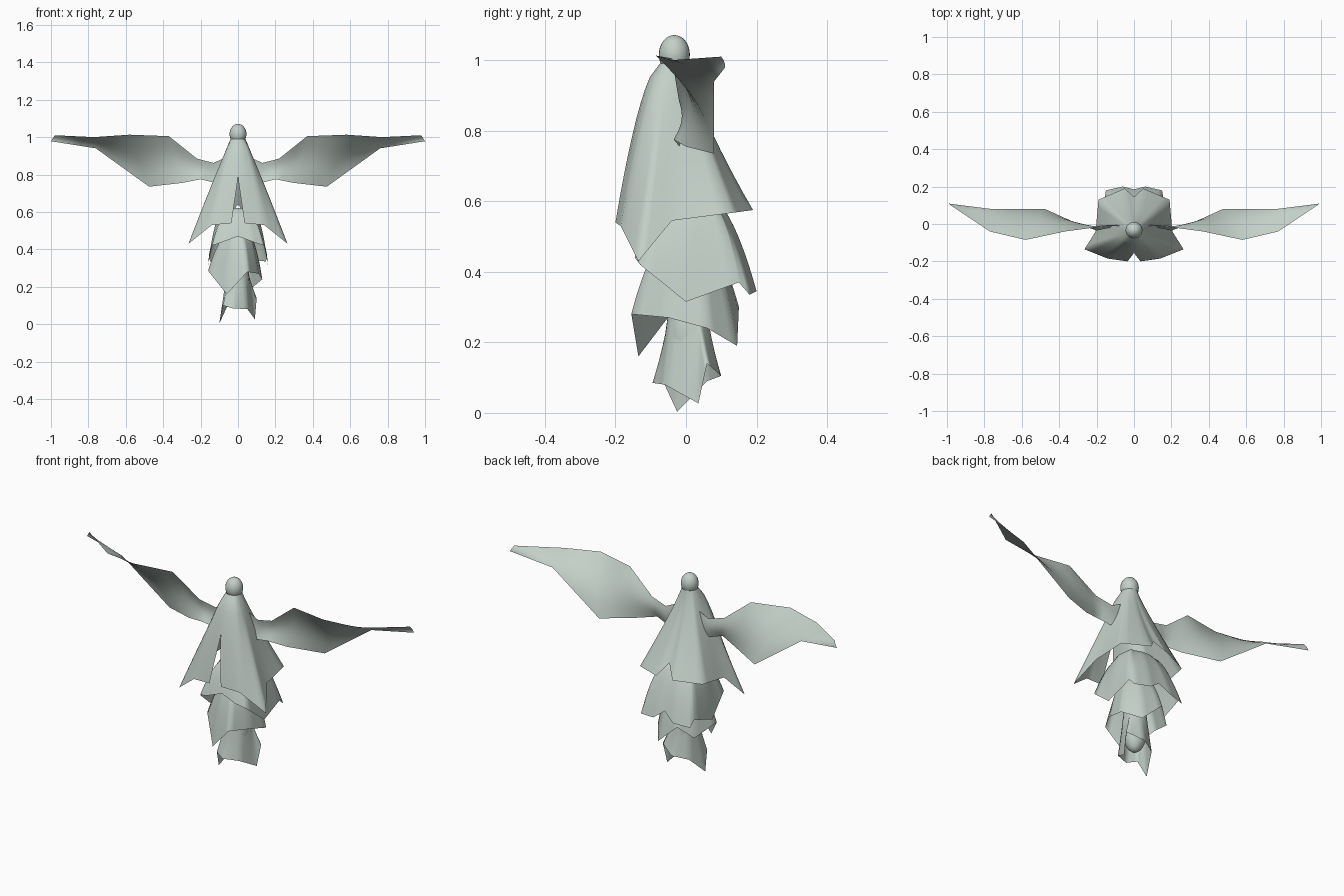
import bpy, bmesh, math
from mathutils import Vector

old = bpy.data.objects.get("Cube")
if old:
    bpy.data.objects.remove(old, do_unlink=True)

COLOUR = (0.55, 0.63, 0.58, 1)
mat = bpy.data.materials.new("pale_sage")
mat.use_nodes = True
mat.diffuse_color = COLOUR
bsdf = mat.node_tree.nodes["Principled BSDF"]
bsdf.inputs["Base Color"].default_value = COLOUR
bsdf.inputs["Roughness"].default_value = 0.8


def finish(name, bm, mirror=False):
    """Turn a bmesh into a smooth shaded object, optionally mirrored in x."""
    bmesh.ops.remove_doubles(bm, verts=bm.verts, dist=0.0005)
    bmesh.ops.recalc_face_normals(bm, faces=bm.faces)
    mesh = bpy.data.meshes.new(name)
    bm.to_mesh(mesh)
    bm.free()
    mesh.materials.append(mat)
    for poly in mesh.polygons:
        poly.use_smooth = True
    obj = bpy.data.objects.new(name, mesh)
    bpy.context.scene.collection.objects.link(obj)
    if mirror:
        mod = obj.modifiers.new("mirror", 'MIRROR')
        mod.use_mirror_merge = True
        mod.merge_threshold = 0.001
    return obj


def grid(bm, columns):
    """Fill quads between neighbouring columns of points."""
    cols = [[bm.verts.new(p) for p in col] for col in columns]
    for a, b in zip(cols, cols[1:]):
        for i in range(len(a) - 1):
            bm.faces.new((a[i], b[i], b[i + 1], a[i + 1]))


def subdivide(points, steps):
    """Add evenly spaced points along a polyline."""
    out = []
    for a, b in zip(points, points[1:]):
        out += [Vector(a).lerp(Vector(b), k / steps) for k in range(steps)]
    return out + [Vector(points[-1])]


def skirt(name, hem, centre, radius, top, rows=12, closed=False, slit=None):
    """Loft from a round collar to a pointed hem; hem = (x, y, z, fullness)."""
    if closed:
        hem = hem + hem[:1]
    columns = []
    for n, p in enumerate(subdivide(hem, 4)):
        x, y, z, power = p
        ang = math.atan2(y - centre, x)
        if slit and n == 0:
            ang = -math.pi / 2
        cx, cy = radius * math.cos(ang), centre + radius * math.sin(ang)
        col = []
        for r in range(rows + 1):
            g = r / rows
            f = g ** power
            px = cx + (x - cx) * f
            if slit and n == 0:
                px = x * max(0, (g - slit) / (1 - slit))
            col.append((px, cy + (y - cy) * f, top + (z - top) * g))
        columns.append(col)
    bm = bmesh.new()
    grid(bm, columns)
    return finish(name, bm, mirror=not closed)


# Head
bm = bmesh.new()
bmesh.ops.create_uvsphere(bm, u_segments=24, v_segments=16, radius=1)
for v in bm.verts:
    v.co = Vector((v.co.x * 0.045, v.co.y * 0.044 - 0.033, v.co.z * 0.055 + 1.016))
finish("head", bm)

# Long cloak with a slit in front and a notch behind
skirt("cloak", [
    (0.035, -0.20, 0.54, 0.6), (0.14, -0.185, 0.53, 0.7), (0.265, -0.135, 0.43, 0.95),
    (0.205, -0.04, 0.545, 0.95), (0.19, 0.13, 0.567, 1.1), (0.05, 0.19, 0.575, 1.3),
    (0, 0.145, 0.64, 1.3)], -0.034, 0.04, 0.99, slit=0.46)

# Middle skirt
skirt("middle_skirt", [
    (0, -0.14, 0.47, 0.5), (0.08, -0.145, 0.44, 0.5), (0.14, -0.13, 0.42, 0.5),
    (0.16, 0, 0.315, 0.35), (0.155, 0.15, 0.37, 0.4), (0.15, 0.18, 0.335, 0.5),
    (0.06, 0.20, 0.345, 0.5), (0, 0.185, 0.39, 0.5)], 0, 0.05, 0.62)

# Lower skirt with uneven points
skirt("lower_skirt", [
    (-0.06, -0.135, 0.16, 0.4), (0.05, -0.155, 0.28, 0.45), (0.11, -0.05, 0.27, 0.4),
    (0.13, 0.06, 0.24, 0.4), (0.07, 0.145, 0.19, 0.45), (-0.05, 0.15, 0.30, 0.45),
    (-0.12, 0.10, 0.24, 0.45), (-0.16, -0.04, 0.285, 0.5)], 0, 0.03, 0.50, closed=True)

# Tail
skirt("tail", [
    (-0.03, -0.095, 0.085, 1.6), (0.05, -0.06, 0.08, 1.1), (0.09, 0.035, 0.027, 1.0),
    (0.10, 0.06, 0.14, 1.5), (0.02, 0.10, 0.105, 1.6), (-0.06, 0.06, 0.09, 1.1),
    (-0.10, -0.025, 0.003, 1.0), (-0.08, -0.07, 0.10, 1.2)], 0.005, 0.052, 0.34, closed=True)

# Tail core, the rounded stem above the tail points
bm = bmesh.new()
bmesh.ops.create_uvsphere(bm, u_segments=20, v_segments=12, radius=1)
for v in bm.verts:
    v.co = Vector((v.co.x * 0.062, v.co.y * 0.062 + 0.005, v.co.z * 0.13 + 0.22))
finish("tail_core", bm)

# Wings: thin sheets between an upper and a lower edge
upper = [(0.05, -0.01, 0.90), (0.13, -0.01, 0.862), (0.22, -0.02, 0.885), (0.37, -0.04, 1.005),
         (0.58, -0.085, 1.013), (0.77, -0.04, 1.0), (0.98, 0.10, 1.01)]
lower = [(0.05, 0.0, 0.74), (0.13, -0.02, 0.757), (0.20, -0.035, 0.775), (0.30, 0.0, 0.755),
         (0.475, 0.08, 0.735), (0.76, 0.08, 0.94), (1.0, 0.11, 0.978)]
SAG = (0, 0.01, 0.015, 0.03, 0.035, 0.02, 0.004)
columns = []
for a, b, sag in zip(subdivide(upper, 3), subdivide(lower, 3),
                     subdivide([(s, 0, 0) for s in SAG], 3)):
    col = []
    for k in range(9):
        t = k / 8
        p = a.lerp(b, t)
        p.y += sag.x * math.sin(math.pi * t)
        col.append(p)
    columns.append(col)
for side, name in ((1, "left_wing"), (-1, "right_wing")):
    bm = bmesh.new()
    grid(bm, [[(p.x * side, p.y, p.z) for p in col] for col in columns])
    finish(name, bm)
